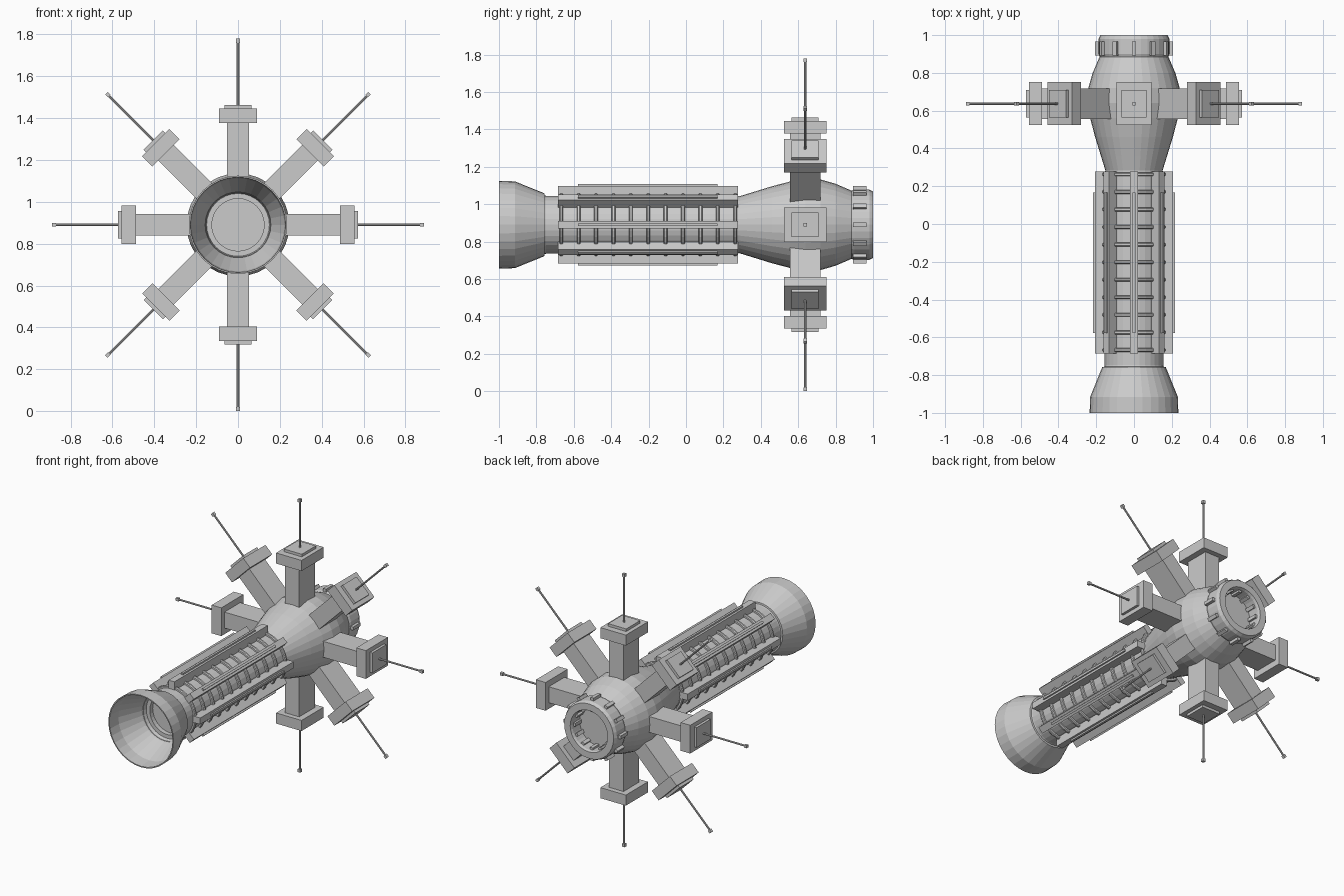
import bpy, bmesh
from math import pi, sin, cos
from mathutils import Matrix, Vector

if "Cube" in bpy.data.objects:
    bpy.data.objects.remove(bpy.data.objects["Cube"])

CZ = 0.89      # height of the long axis
ARM_Y = 0.637  # station of the radial arms


def finish(bm, name):
    bmesh.ops.recalc_face_normals(bm, faces=bm.faces)
    me = bpy.data.meshes.new(name)
    bm.to_mesh(me)
    bm.free()
    ob = bpy.data.objects.new(name, me)
    ob.location = (0, 0, CZ)
    bpy.context.collection.objects.link(ob)
    return ob


def lathe(name, profile, n=32, closed=False):
    """Spin (y, radius) points around the y axis."""
    bm = bmesh.new()
    rings = []
    for y, r in profile:
        if r == 0:
            rings.append([bm.verts.new((0, y, 0))] * n)
        else:
            rings.append([bm.verts.new((r * sin(2 * pi * i / n), y, r * cos(2 * pi * i / n)))
                          for i in range(n)])
    pairs = list(zip(rings, rings[1:]))
    if closed:
        pairs.append((rings[-1], rings[0]))
    for a, b in pairs:
        for i in range(n):
            j = (i + 1) % n
            quad = list(dict.fromkeys((a[i], a[j], b[j], b[i])))
            bm.faces.new(quad)
    return finish(bm, name)


def radial_box(bm, angle, half_w, y0, y1, r0, r1):
    """Box standing out from the axis between radii r0 and r1."""
    m = (Matrix.Rotation(angle, 4, 'Y')
         @ Matrix.Translation((0, (y0 + y1) / 2, (r0 + r1) / 2))
         @ Matrix.Diagonal((2 * half_w, y1 - y0, r1 - r0, 1)))
    bmesh.ops.create_cube(bm, size=1, matrix=m)


def radial_set(name, count, boxes):
    bm = bmesh.new()
    for k in range(count):
        for b in boxes:
            radial_box(bm, 2 * pi * k / count, *b)
    return finish(bm, name)


# Engine bell, hollow with a recessed inner plate
lathe("engine_bell", [
    (-0.68, 0), (-0.68, 0.155), (-0.755, 0.155), (-0.757, 0.168), (-0.915, 0.232),
    (-1.0, 0.235), (-1.0, 0.228), (-0.915, 0.222), (-0.765, 0.16), (-0.73, 0.15),
    (-0.73, 0.125), (-0.70, 0.125), (-0.70, 0)])

# Long cylindrical hull
lathe("hull", [(-0.69, 0), (-0.69, 0.153), (0.28, 0.153), (0.28, 0)])

# Hoops around the hull
for i in range(11):
    y = -0.667 + 0.093 * i
    lathe(f"hull_hoop_{i + 1}", [(y - 0.01, 0.148), (y - 0.01, 0.164), (y - 0.005, 0.169),
                                 (y + 0.005, 0.169), (y + 0.01, 0.164), (y + 0.01, 0.148)],
          closed=True)

# Lengthwise fins with a thin rail on each
radial_set("hull_fins", 8, [(0.021, -0.685, 0.278, 0.14, 0.207)])
radial_set("fin_rails", 8, [(0.007, -0.577, 0.168, 0.2, 0.217)])

# Bulbous head section
lathe("head", [(0.27, 0), (0.27, 0.15), (0.285, 0.152), (0.36, 0.175), (0.46, 0.206),
               (0.56, 0.232), (0.64, 0.246), (0.72, 0.242), (0.80, 0.219),
               (0.895, 0.178), (0.895, 0)])

# Docking collar with an open port
lathe("docking_collar", [(0.885, 0), (0.885, 0.182), (0.90, 0.188), (0.98, 0.188), (1.0, 0.178),
                         (1.0, 0.135), (0.985, 0.13), (0.91, 0.13), (0.91, 0)])
radial_set("collar_lugs", 12, [(0.011, 0.893, 0.966, 0.17, 0.206),
                               (0.011, 0.905, 0.975, 0.116, 0.14)])

# Eight radial arms with end blocks and caps
radial_set("arms", 8, [(0.052, ARM_Y - 0.081, ARM_Y + 0.081, 0.18, 0.49)])
radial_set("arm_end_blocks", 8, [(0.092, ARM_Y - 0.114, ARM_Y + 0.114, 0.487, 0.556)])
radial_set("arm_end_caps", 8, [(0.065, ARM_Y - 0.072, ARM_Y + 0.072, 0.55, 0.573)])

# Antenna rods with small tips
bm = bmesh.new()
for k in range(8):
    m = Matrix.Rotation(pi * k / 4, 4, 'Y') @ Matrix.Translation((0, ARM_Y, 0.72))
    bmesh.ops.create_cone(bm, cap_ends=True, segments=8, radius1=0.006, radius2=0.006,
                          depth=0.32, matrix=m)
finish(bm, "antenna_rods")
radial_set("antenna_tips", 8, [(0.009, ARM_Y - 0.009, ARM_Y + 0.009, 0.87, 0.89)])
